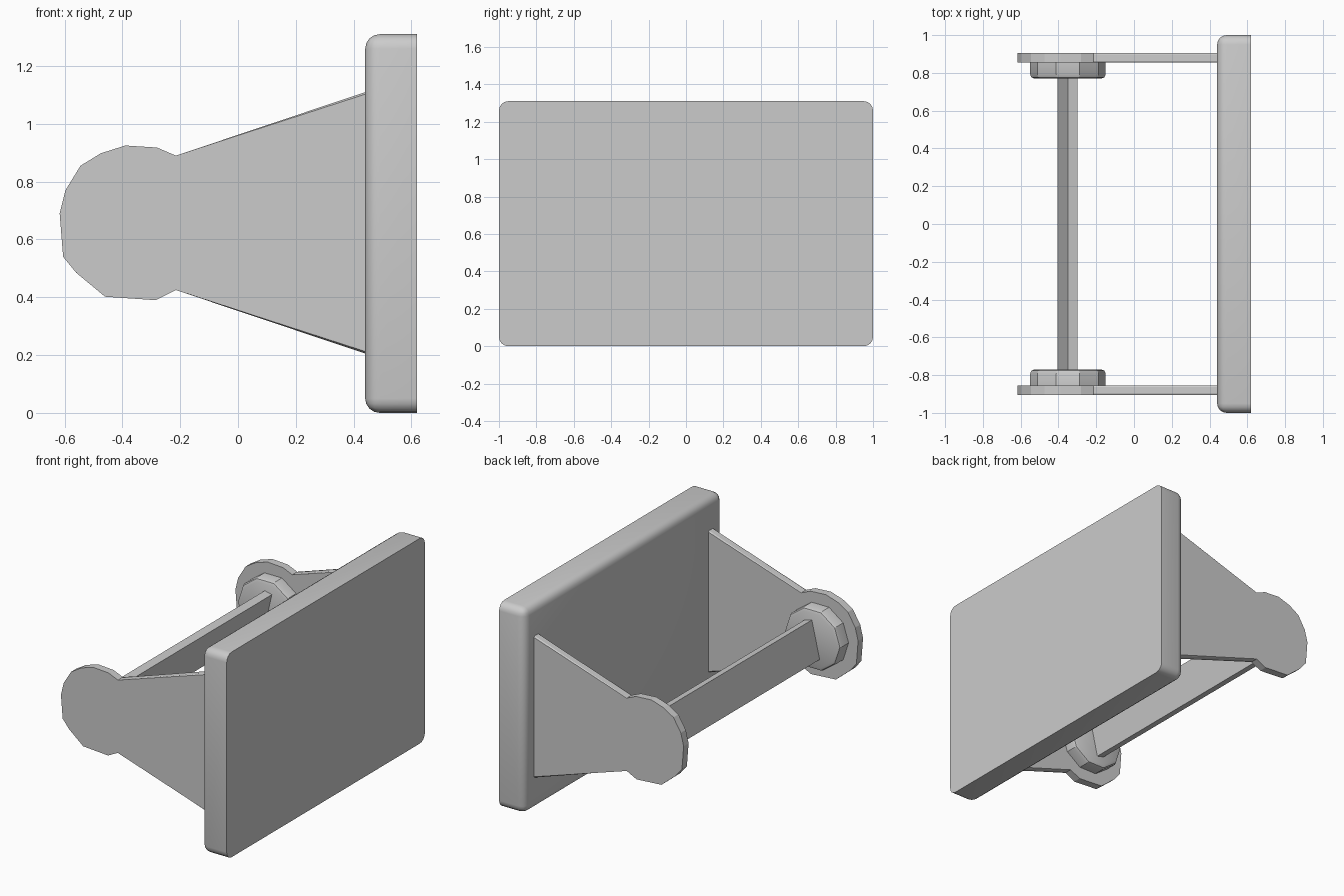
import bpy, bmesh, math

if "Cube" in bpy.data.objects:
    bpy.data.objects.remove(bpy.data.objects["Cube"])

AXIS_X, AXIS_Z = -0.35, 0.66


def finish(name, bm, bevel_edges=None, width=0.0, segments=1):
    if bevel_edges:
        bmesh.ops.bevel(bm, geom=bevel_edges, offset=width, segments=segments,
                        profile=0.5, affect='EDGES', clamp_overlap=True)
    bmesh.ops.recalc_face_normals(bm, faces=bm.faces)
    mesh = bpy.data.meshes.new(name)
    bm.to_mesh(mesh)
    bm.free()
    obj = bpy.data.objects.new(name, mesh)
    bpy.context.collection.objects.link(obj)
    return obj


def prism(profile, y0, y1):
    """Extrude an (x, z) outline along y."""
    bm = bmesh.new()
    face = bm.faces.new([bm.verts.new((x, y0, z)) for x, z in profile])
    new = bmesh.ops.extrude_face_region(bm, geom=[face])['geom']
    for v in new:
        if isinstance(v, bmesh.types.BMVert):
            v.co.y = y1
    return bm


def smooth(obj, angle):
    bpy.ops.object.select_all(action='DESELECT')
    obj.select_set(True)
    bpy.context.view_layer.objects.active = obj
    bpy.ops.object.shade_smooth_by_angle(angle=math.radians(angle))


# Wall plate: rounded on the room side and corners, sharp against the wall
bm = prism([(0.44, 0), (0.62, 0), (0.62, 1.31), (0.44, 1.31)], -1, 1)
edges = [e for e in bm.edges
         if all(v.co.x < 0.5 for v in e.verts)
         or abs(e.verts[0].co.x - e.verts[1].co.x) > 0.1]
smooth(finish("wall_plate", bm, edges, 0.05, 4), 40)

# Arm outline: tapered bracket ending in a faceted round head
arm = [(0.45, 1.113), (-0.215, 0.89), (-0.28, 0.918), (-0.39, 0.925),
       (-0.475, 0.898), (-0.545, 0.855), (-0.597, 0.77), (-0.617, 0.69),
       (-0.605, 0.54), (-0.56, 0.485), (-0.46, 0.402), (-0.285, 0.39),
       (-0.215, 0.425), (0.45, 0.202)]
# Ten-sided boss that holds the roller
boss = [(AXIS_X + 0.2 * math.cos(math.tau * i / 10),
         AXIS_Z + 0.2 * math.sin(math.tau * i / 10)) for i in range(10)]

for side, s in (("left", -1), ("right", 1)):
    bm = prism(arm, 0.855 * s, 0.905 * s)
    rim = [e for e in bm.edges
           if abs(e.verts[0].co.y - e.verts[1].co.y) < 0.01
           and max(v.co.x for v in e.verts) > 0.4
           and min(v.co.x for v in e.verts) < 0]
    finish(side + "_arm", bm, rim, 0.007)

    bm = prism(boss, 0.86 * s, 0.77 * s)
    rim = [e for e in bm.edges if all(abs(v.co.y) < 0.8 for v in e.verts)]
    smooth(finish(side + "_boss", bm, rim, 0.022, 2), 30)

# Flat, slightly tilted roller bar
bar = [(-0.35, 0.785), (-0.30, 0.773), (-0.355, 0.535), (-0.405, 0.547)]
finish("roller_bar", prism(bar, -0.78, 0.78))
